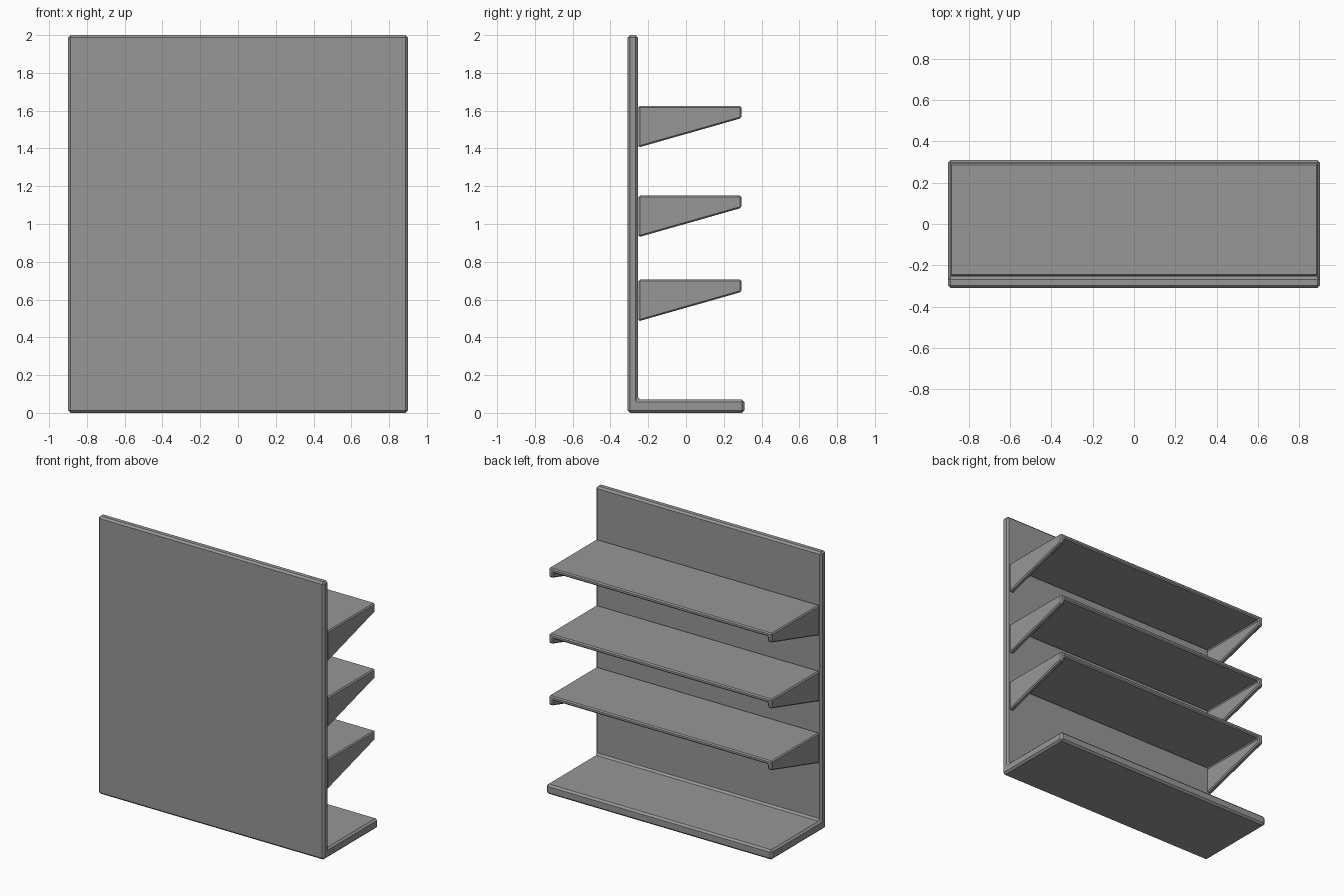
import bpy
import bmesh

cube = bpy.data.objects.get("Cube")
if cube:
    bpy.data.objects.remove(cube, do_unlink=True)

# Single painted-metal colour
grey = bpy.data.materials.new("grey_metal")
grey.use_nodes = True
colour = (0.31, 0.31, 0.31, 1)
grey.diffuse_color = colour
grey.node_tree.nodes["Principled BSDF"].inputs["Base Color"].default_value = colour


def loft(name, start, end, bevel):
    """Join two matching outlines into a closed, chamfered solid."""
    bm = bmesh.new()
    a = [bm.verts.new(p) for p in start]
    b = [bm.verts.new(p) for p in end]
    n = len(a)
    bm.faces.new(a)
    bm.faces.new(b[::-1])
    for i in range(n):
        j = (i + 1) % n
        bm.faces.new((a[i], b[i], b[j], a[j]))
    bmesh.ops.recalc_face_normals(bm, faces=bm.faces)
    mesh = bpy.data.meshes.new(name)
    bm.to_mesh(mesh)
    bm.free()
    mesh.materials.append(grey)
    obj = bpy.data.objects.new(name, mesh)
    bpy.context.collection.objects.link(obj)
    mod = obj.modifiers.new("chamfer", "BEVEL")
    mod.width = bevel
    mod.segments = 1
    mod.limit_method = 'ANGLE'
    mod.angle_limit = 0.2
    return obj


# Upright panel and base tray as one L-shaped piece
WIDTH = 0.90
profile = [(-0.31, 0), (0.31, 0), (0.31, 0.07),
           (-0.255, 0.07), (-0.255, 2), (-0.31, 2)]
loft("panel_and_base",
     [(-WIDTH, y, z) for y, z in profile],
     [(WIDTH, y, z) for y, z in profile], 0.013)


def channel(y, top, depth):
    """Upside-down U outline: board with a bracket at each end."""
    outer, inner = 0.89, 0.855
    under = top - 0.03
    low = top - depth
    right = [(outer, top), (outer, low), (inner, low), (inner, under)]
    left = [(-x, z) for x, z in reversed(right)]
    return [(x, y, z) for x, z in right + left]


# Shelves with tapering end brackets
for level, top in (("lower", 0.705), ("middle", 1.15), ("upper", 1.625)):
    loft(level + "_shelf", channel(-0.252, top, 0.22),
         channel(0.293, top, 0.065), 0.008)
